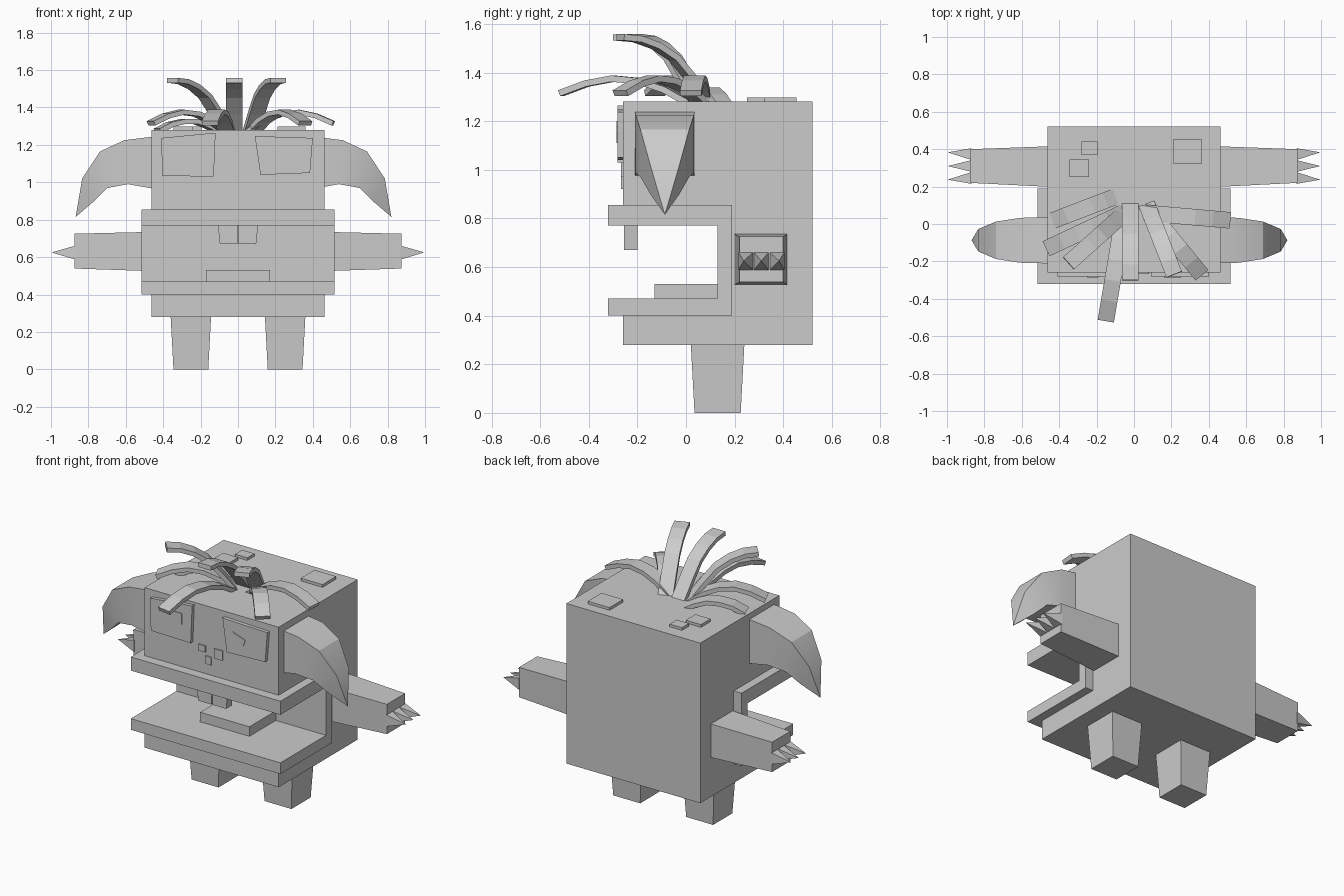
import bpy
import bmesh
from mathutils import Vector

cube = bpy.data.objects.get("Cube")
if cube:
    bpy.data.objects.remove(cube)

grey = bpy.data.materials.new("plain grey")
grey.use_nodes = True
shade = (0.6, 0.6, 0.6, 1)
grey.diffuse_color = shade
grey.node_tree.nodes["Principled BSDF"].inputs["Base Color"].default_value = shade


def loft(name, rings, smooth=False):
    """Skin matching rings of points and cap both ends; collapsed rings become tips."""
    bm = bmesh.new()
    loops = [[bm.verts.new(p) for p in ring] for ring in rings]
    n = len(loops[0])
    for a, b in zip(loops, loops[1:]):
        for i in range(n):
            j = (i + 1) % n
            bm.faces.new((a[i], a[j], b[j], b[i]))
    bm.faces.new(loops[0])
    bm.faces.new(loops[-1])
    bmesh.ops.remove_doubles(bm, verts=bm.verts, dist=0.0001)
    bmesh.ops.recalc_face_normals(bm, faces=bm.faces)
    mesh = bpy.data.meshes.new(name)
    bm.to_mesh(mesh)
    bm.free()
    mesh.materials.append(grey)
    obj = bpy.data.objects.new(name, mesh)
    bpy.context.collection.objects.link(obj)
    if smooth:
        bpy.ops.object.select_all(action="DESELECT")
        obj.select_set(True)
        bpy.context.view_layer.objects.active = obj
        bpy.ops.object.shade_smooth_by_angle()
    return obj


def box(name, x, y, z):
    ring = [(x[0], y[0]), (x[1], y[0]), (x[1], y[1]), (x[0], y[1])]
    return loft(name, [[(px, py, h) for px, py in ring] for h in z])


def across(name, profile, half):
    """Extrude a side profile (y, z) over the width."""
    return loft(name, [[(x, y, z) for y, z in profile] for x in (-half, half)])


def plate(name, outline, back, front):
    """Extrude a front outline (x, z) through depth."""
    return loft(name, [[(x, y, z) for x, z in outline] for y in (back, front)])


def rect(x0, x1, z0, z1):
    return [(x0, z0), (x1, z0), (x1, z1), (x0, z1)]


def section(x, y, z, hy, hz):
    """Rectangle facing sideways."""
    return [(x, y + a * hy, z + b * hz) for a, b in ((-1, -1), (1, -1), (1, 1), (-1, 1))]


# Blocky body with an open mouth, and the lips lining it
across("body", [(-.26, .28), (.52, .28), (.52, 1.28), (-.26, 1.28),
                (-.26, .855), (.19, .855), (.19, .40), (-.26, .40)], .463)
across("lips", [(-.32, .40), (.19, .40), (.19, .855), (-.32, .855),
                (-.32, .77), (.13, .77), (.13, .47), (-.32, .47)], .517)
box("tongue", (-.17, .17), (-.13, .13), (.47, .53))

# Eyes, pupils and nose marks
plate("left_eye", [(.12, 1.04), (.385, 1.05), (.40, 1.237), (.09, 1.247)], -.26, -.282)
plate("right_eye", [(-.405, 1.035), (-.13, 1.03), (-.12, 1.265), (-.41, 1.237)], -.26, -.282)
plate("left_pupil", [(.16, 1.11), (.235, 1.11), (.25, 1.15), (.16, 1.18)], -.282, -.286)
plate("right_pupil", rect(-.25, -.19, 1.13, 1.2), -.282, -.286)
for i, mark in enumerate((rect(-.09, -.04, .99, 1.03), rect(-.04, 0, .92, .97),
                          rect(.02, .08, .97, 1.03))):
    plate(f"nose_mark_{i + 1}", mark, -.26, -.267)

# Raised patches on the top
for i, (x, y) in enumerate((((.21, .36), (.32, .455)), ((-.345, -.24), (.25, .345)),
                            ((-.28, -.195), (.37, .44)))):
    box(f"top_patch_{i + 1}", x, y, (1.28, 1.297))

# Horn cross-sections: upper point, lower point, half width
horn = [((.40, 1.245), (.40, .965), .124), ((.56, 1.225), (.54, .99), .12),
        ((.69, 1.165), (.65, .97), .1), ((.785, 1.02), (.72, .90), .06),
        ((.82, .815), (.82, .815), 0)]

# Paired parts
for side, s in (("left", 1), ("right", -1)):
    plate(f"{side}_tooth", [(s * x, z) for x, z in ((.002, .77), (.107, .77), (.097, .67), (.004, .67))],
          -.255, -.2)

    loft(f"{side}_leg", [[(s * (.252 + a * w), .13 + b * d, z) for a, b in
                          ((-1, -1), (1, -1), (1, 1), (-1, 1))]
                         for z, w, d in ((0, .093, .095), (.28, .108, .11))])

    loft(f"{side}_arm", [section(s * .46, .307, .63, .108, .105),
                         section(s * .875, .31, .632, .09, .093)])
    for i in range(3):
        y = .31 + (i - 1) * .064
        tip_y = .31 + (i - 1) * .073
        loft(f"{side}_claw_{i + 1}", [section(s * .87, y, .624, .031, .037),
                                      section(s * .996, tip_y, .625, 0, 0)])

    shift = 0 if s > 0 else -.048
    loft(f"{side}_horn", [[(s * t[0] + shift, -.087 - w, t[1]), (s * t[0] + shift, -.087 + w, t[1]),
                           (s * b[0] + shift, -.087 + w, b[1]), (s * b[0] + shift, -.087 - w, b[1])]
                          for t, b, w in horn], smooth=True)

# Hair ribbons: heights along each ribbon from root to tip
tall = [1.27, 1.37, 1.46, 1.51, 1.538, 1.545]
arched = [1.27, 1.33, 1.365, 1.375, 1.355, 1.315]
low = [1.26, 1.30, 1.325, 1.325, 1.31, 1.275]


def ribbon(name, root, tip, heights, half=.044, thick=.013):
    root, tip = Vector(root), Vector(tip)
    last = len(heights) - 1
    path = [Vector((*root.lerp(tip, i / last), z)) for i, z in enumerate(heights)]
    side = Vector((root.y - tip.y, tip.x - root.x, 0)).normalized() * half
    rings = []
    for i, p in enumerate(path):
        along = path[min(i + 1, last)] - path[max(i - 1, 0)]
        up = along.cross(side).normalized() * thick
        rings.append([p - side - up, p + side - up, p + side + up, p - side + up])
    loft(name, rings)


hair = [((-.02, .10), (-.02, -.30), tall),
        ((-.06, .05), (-.35, -.21), tall),
        ((.07, .10), (.215, -.27), tall),
        ((-.06, .02), (-.15, -.515), arched),
        ((-.06, .06), (-.465, -.13), arched),
        ((-.09, .15), (-.43, .02), low),
        ((.08, .07), (.36, -.27), arched),
        ((.05, .06), (.51, .02), arched)]
for i, (root, tip, heights) in enumerate(hair):
    ribbon(f"hair_ribbon_{i + 1}", root, tip, heights)
